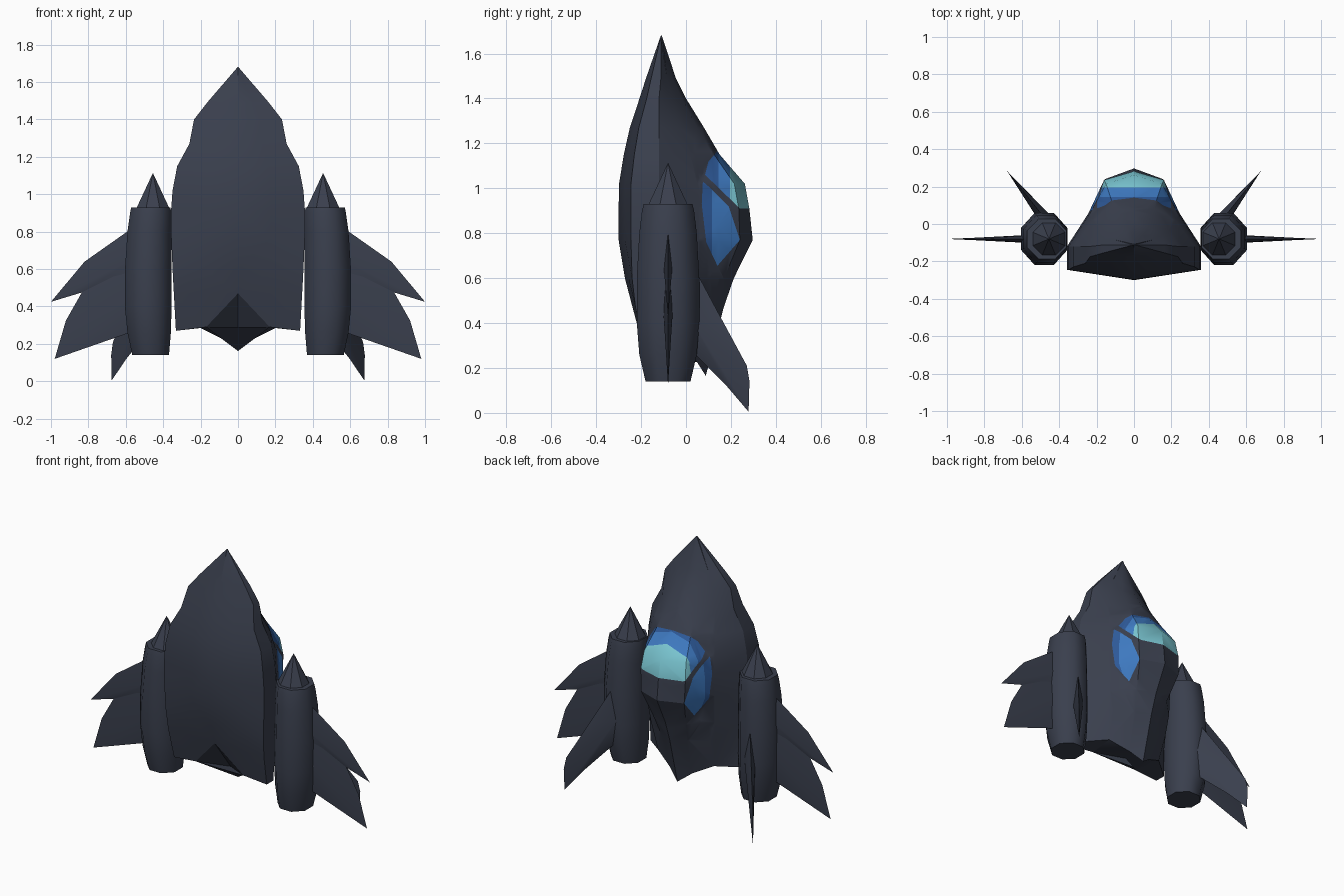
import bpy, bmesh, math
from mathutils import Vector

if "Cube" in bpy.data.objects:
    bpy.data.objects.remove(bpy.data.objects["Cube"])


def material(name, rgb):
    m = bpy.data.materials.new(name)
    m.diffuse_color = (*rgb, 1)
    m.use_nodes = True
    m.node_tree.nodes["Principled BSDF"].inputs["Base Color"].default_value = m.diffuse_color
    return m


HULL = material("dark slate hull", (0.042, 0.050, 0.075))
DEEP = material("deep blue glass", (0.028, 0.105, 0.33))
BLUE = material("blue glass", (0.05, 0.20, 0.55))
TEAL = material("pale teal glass", (0.20, 0.58, 0.66))


def finish(bm, name, mats=(HULL,), angle=35):
    bmesh.ops.recalc_face_normals(bm, faces=bm.faces)
    me = bpy.data.meshes.new(name)
    bm.to_mesh(me)
    bm.free()
    ob = bpy.data.objects.new(name, me)
    bpy.context.collection.objects.link(ob)
    for m in mats:
        me.materials.append(m)
    bpy.ops.object.select_all(action='DESELECT')
    ob.select_set(True)
    bpy.context.view_layer.objects.active = ob
    bpy.ops.object.shade_smooth_by_angle(angle=math.radians(angle))
    return ob


def loft(bm, rings):
    """Skin closed rings of equal length and cap both ends."""
    loops = [[bm.verts.new(p) for p in r] for r in rings]
    for a, b in zip(loops, loops[1:]):
        n = len(a)
        for i in range(n):
            bm.faces.new((a[i], a[(i + 1) % n], b[(i + 1) % n], b[i]))
    bm.faces.new(loops[0])
    bm.faces.new(loops[-1])


def mirrored(half):
    """Half ring from belly centre to roof centre -> full ring."""
    return half + [(-x, y, z) for x, y, z in reversed(half[1:-1])]


# Fuselage sections: z, half width, belly y, corner y, shoulder x/y, roof edge x/y, roof y
sections = [
    (1.68, .002, -.112, -.111, .001, -.109, .001, -.108, -.108),
    (1.49, .165, -.178, -.155, .10, -.085, .05, -.06, -.045),
    (1.40, .235, -.207, -.175, .15, -.06, .08, -.018, 0.0),
    (1.27, .260, -.250, -.210, .19, -.03, .10, .05, .08),
    (1.15, .325, -.277, -.230, .22, .02, .12, .125, .15),
    (1.02, .350, -.298, -.245, .24, .05, .15, .215, .262),
    (0.91, .358, -.300, -.245, .245, .055, .16, .235, .282),
    (0.77, .357, -.300, -.245, .245, .055, .155, .24, .297),
    (0.60, .350, -.272, -.240, .24, .05, .12, .17, .213),
    (0.47, .343, -.238, -.225, .23, .03, .10, .12, .168),
]
rings = []
for z, w, yb, yc, xd, yd, xe, ye, yt in sections:
    side = -.12 if w > .2 else -.112
    rings.append(mirrored([(0, yb, z), (w / 2, (yb + yc) / 2, z), (w, yc, z),
                           (w, side, z), (xd, yd, z), (xe, ye, z), (0, yt, z)]))
# W-shaped tail end with a central point
rings.append(mirrored([(0, 0, .162), (.17, -.19, .29), (.332, -.18, .27), (.332, -.11, .27),
                       (.20, 0, .285), (.08, .05, .225), (0, .088, .165)]))
bm = bmesh.new()
loft(bm, rings)
bmesh.ops.triangulate(bm, faces=bm.faces[:])

# Canopy windows: convex outlines in the side plane (y, z), cut into the hull
windscreen = [(.085, 1.06), (.10, 1.12), (.14, 1.165), (.4, 1.165), (.4, .91), (.24, .91)]
side_window = [(.07, .93), (.075, 1.03), (.11, 1.0), (.19, .92), (.24, .77), (.14, .655), (.09, .76)]


def cut(p, q):
    faces = [f for f in bm.faces if f.calc_center_median().y > .02
             and .5 < f.calc_center_median().z < 1.35]
    geom = list({e for f in faces for e in f.edges} | {v for f in faces for v in f.verts}) + faces
    bmesh.ops.bisect_plane(bm, geom=geom, dist=1e-5, plane_co=(0, *p),
                           plane_no=(0, q[1] - p[1], p[0] - q[0]))


def inside(c, poly):
    return all((q[0] - p[0]) * (c.z - p[1]) - (q[1] - p[1]) * (c.y - p[0]) < 0
               for p, q in zip(poly, poly[1:] + poly[:1]))


for poly in (windscreen, side_window):
    for p, q in zip(poly, poly[1:] + poly[:1]):
        cut(p, q)
for y in (.115, .145, .195):
    cut((y, .6), (y, 1.2))
for f in bm.faces:
    c = f.calc_center_median()
    if inside(c, windscreen):
        f.material_index = 1 if c.y < .145 else 2 if c.y < .195 else 3
    elif inside(c, side_window) and abs(c.x) > .05:
        f.material_index = 1 if c.y < .115 else 2
finish(bm, "fuselage", (HULL, DEEP, BLUE, TEAL), 30)


def blade(name, outline, root_z, origin, u, thick):
    """Thin wing: flat outline (along u, z) with a ridge swelling at the root."""
    u = Vector(u).normalized()
    n = u.cross(Vector((0, 0, 1)))
    o = Vector(origin)
    bm = bmesh.new()
    rim = [bm.verts.new(o + u * s + Vector((0, 0, z))) for s, z in outline]
    for d in (thick, -thick):
        top = bm.verts.new(o + u * outline[0][0] + n * d + Vector((0, 0, root_z)))
        for i in range(len(rim)):
            bm.faces.new((rim[i], rim[(i + 1) % len(rim)], top))
    finish(bm, name, angle=30)


# Engine pod rings: z, centre x, half size in x, half size in y
pod = [(.14, .467, .098, .100), (.26, .475, .116, .128), (.40, .480, .125, .139),
       (.60, .480, .124, .139), (.80, .474, .117, .128), (.90, .467, .110, .116),
       (.93, .466, .105, .108)]
front_wing = [(.55, .83), (.82, .64), (1.0, .425), (.835, .475), (.735, .5), (.55, .5)]
rear_wing = [(.55, .72), (.735, .6), (.835, .475), (.92, .325), (.98, .12), (.55, .27)]
fin = [(0, .64), (.15, .42), (.295, .21), (.31, .14), (.305, .005), (.18, .12), (0, .26)]
k = 1 / math.cos(math.pi / 8)
for s, tag in ((1, "right"), (-1, "left")):
    # Engine pod
    bm = bmesh.new()
    loft(bm, [[(s * (cx + k * rx * math.cos(a)), -.08 + k * ry * math.sin(a), z)
               for a in [(i + .5) * math.pi / 4 for i in range(8)]] for z, cx, rx, ry in pod])
    finish(bm, tag + "_engine_pod", angle=50)
    # Spike on the pod
    bm = bmesh.new()
    loft(bm, [[(s * .455 + r * math.cos(a), -.08 + r * math.sin(a), z)
               for a in [(i + .5) * math.pi / 4 for i in range(8)]] for z, r in ((.92, .098), (1.112, .001))])
    finish(bm, tag + "_pod_spike", angle=30)
    # Wings and fin
    blade(tag + "_front_wing", front_wing, .66, (0, -.08, 0), (s, 0, 0), .02)
    blade(tag + "_rear_wing", rear_wing, .47, (0, -.08, 0), (s, 0, 0), .022)
    blade(tag + "_tail_fin", fin, .42, (s * .485, .04, 0), (s * .195, .245, 0), .032)
